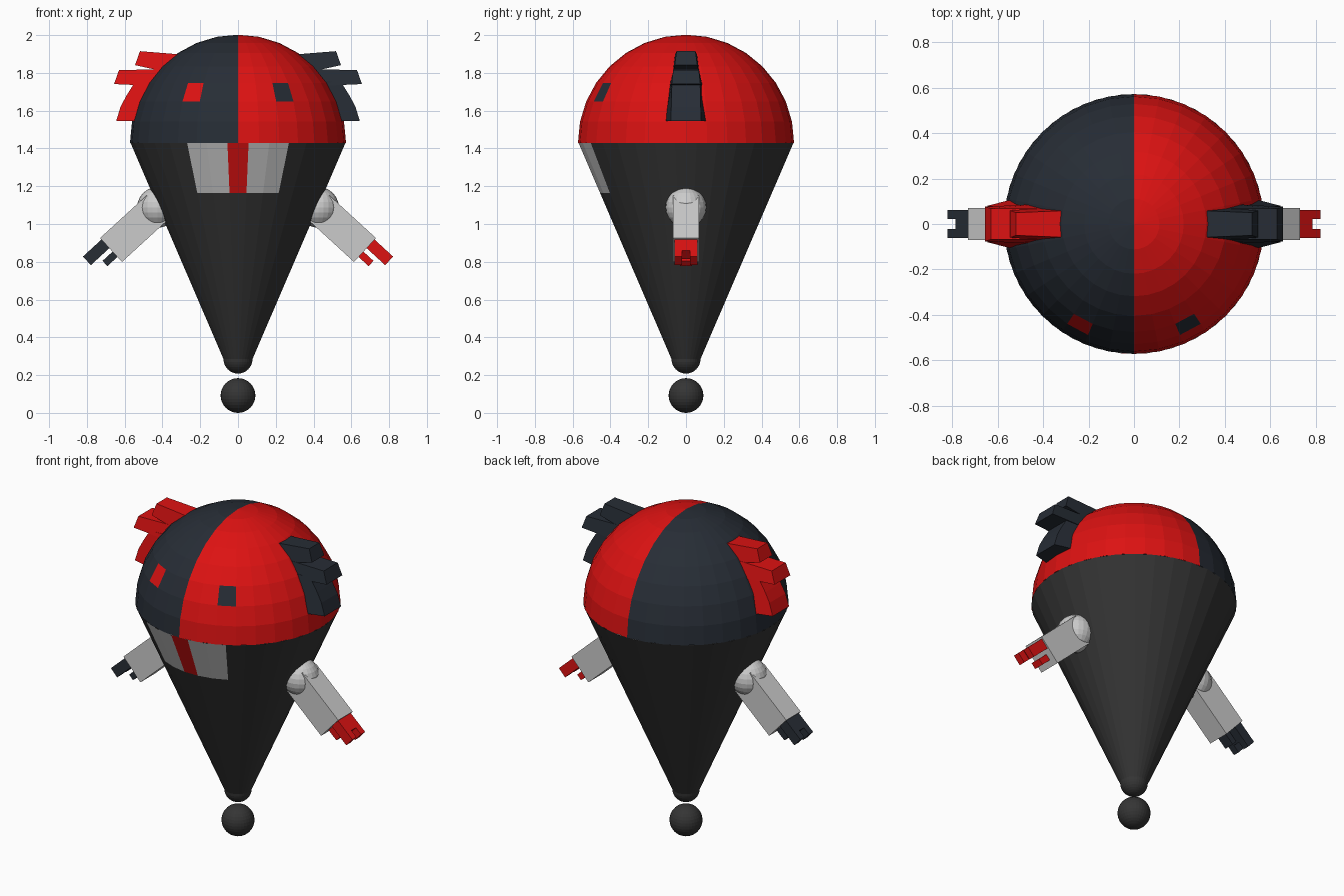
import bpy, bmesh
from math import sin, cos, pi, radians, atan2, degrees
from mathutils import Matrix

if "Cube" in bpy.data.objects:
    bpy.data.objects.remove(bpy.data.objects["Cube"])


def material(name, rgb):
    m = bpy.data.materials.new(name)
    m.diffuse_color = (*rgb, 1)
    m.use_nodes = True
    m.node_tree.nodes["Principled BSDF"].inputs["Base Color"].default_value = m.diffuse_color
    return m


RED = material("red", (0.72, 0.006, 0.006))
NAVY = material("navy", (0.02, 0.026, 0.036))
DARK = material("dark_grey", (0.035, 0.035, 0.035))
LIGHT = material("light_grey", (0.52, 0.52, 0.52))


def finish(name, bm, *mats):
    me = bpy.data.meshes.new(name)
    bmesh.ops.recalc_face_normals(bm, faces=bm.faces)
    bm.to_mesh(me)
    bm.free()
    for m in mats:
        me.materials.append(m)
    ob = bpy.data.objects.new(name, me)
    bpy.context.collection.objects.link(ob)
    return ob


def ball(name, loc, r, segs, mat):
    bm = bmesh.new()
    bmesh.ops.create_uvsphere(bm, u_segments=segs, v_segments=segs // 2, radius=r,
                              matrix=Matrix.Translation(loc))
    return finish(name, bm, mat)


def prism(bm, side, pts, yc=0.0):
    """Outline of (x, z, half width) points, extruded both ways along y."""
    a = [bm.verts.new((side * x, yc - h, z)) for x, z, h in pts]
    b = [bm.verts.new((side * x, yc + h, z)) for x, z, h in pts]
    bm.faces.new(a)
    bm.faces.new(b[::-1])
    n = len(pts)
    for i in range(n):
        j = (i + 1) % n
        bm.faces.new((a[i], b[i], b[j], a[j]))


# Head: half dome, two colours split at x = 0, eyes are swapped-colour facets
R, RIM = 0.572, 1.43
bm = bmesh.new()
bmesh.ops.create_uvsphere(bm, u_segments=32, v_segments=16, radius=R)
bmesh.ops.delete(bm, geom=[v for v in bm.verts if v.co.z < -0.01], context='VERTS')
for f in bm.faces:
    c = f.calc_center_median()
    az = degrees(atan2(abs(c.x), -c.y))
    eye = 22.5 < az < 33.75 and 0.22 < c.z < 0.315
    f.material_index = int((c.x > 0) != eye)
bmesh.ops.translate(bm, verts=bm.verts, vec=(0, 0, RIM))
finish("head", bm, NAVY, RED)

# Body: lathed cone with a rounded tip, visor and stripe on the upper front facets
N, TIP, TZ = 32, 0.077, 0.285
visor_z = 1.163
visor_r = TIP + (R - TIP) * (visor_z - TZ) / (RIM - TZ)
profile = [(R, RIM), (visor_r, visor_z)]
profile += [(TIP * cos(k * pi / 16), TZ - TIP * sin(k * pi / 16)) for k in range(8)]
bm = bmesh.new()
rings = []
for r, z in profile:
    angs = [(i + 0.5) * 2 * pi / N for i in range(N)]
    rings.append([bm.verts.new((r * cos(a), r * sin(a), z)) for a in angs])
for k in range(len(rings) - 1):
    for i in range(N):
        j = (i + 1) % N
        f = bm.faces.new((rings[k][i], rings[k][j], rings[k + 1][j], rings[k + 1][i]))
        c = f.calc_center_median()
        az = degrees(atan2(abs(c.x), -c.y))
        if k == 0 and az < 28:
            f.material_index = 2 if az < 5 else 1
pole = bm.verts.new((0, 0, TZ - TIP))
for i in range(N):
    bm.faces.new((rings[-1][i], rings[-1][(i + 1) % N], pole))
finish("body", bm, DARK, LIGHT, RED)

# Floating ball under the tip
ball("foot_ball", (0, 0, 0.092), 0.092, 32, DARK)

# Arms, hands and head tufts, mirrored with swapped colours
SX, SZ, TILT = 0.426, 1.088, radians(42.5)


def arm_box(bm, side, u0, u1, w0, w1, h, yc=0.0):
    """Box in arm space: u along the arm, w across it, h half width in y."""
    prism(bm, side, [(SX + u * cos(TILT) + w * sin(TILT),
                      SZ - u * sin(TILT) + w * cos(TILT), h)
                     for u, w in ((u0, w0), (u1, w0), (u1, w1), (u0, w1))], yc)


TUFT = [
    [(0.27, 1.895, 0.06), (0.519, 1.915, 0.05), (0.545, 1.841, 0.06), (0.36, 1.80, 0.072)],
    [(0.34, 1.82, 0.068), (0.63, 1.815, 0.068), (0.656, 1.741, 0.076), (0.42, 1.73, 0.088)],
    [(0.42, 1.76, 0.085), (0.545, 1.752, 0.075), (0.592, 1.677, 0.076),
     (0.622, 1.62, 0.078), (0.645, 1.545, 0.08), (0.53, 1.545, 0.11)],
]

for side, label, hand_mat, tuft_mat in ((1, "right", RED, NAVY), (-1, "left", NAVY, RED)):
    ball(label + "_shoulder", (side * SX, 0, SZ), 0.108, 24, LIGHT)

    bm = bmesh.new()
    arm_box(bm, side, 0, 0.334, -0.086, 0.086, 0.07)
    finish(label + "_arm", bm, LIGHT)

    # Palm, two fingers and a thumb
    bm = bmesh.new()
    arm_box(bm, side, 0.32, 0.42, 0.013, 0.075, 0.062)
    for s in (-1, 1):
        arm_box(bm, side, 0.42, 0.467, 0.013, 0.075, 0.02, s * 0.042)
    arm_box(bm, side, 0.32, 0.406, -0.05, -0.012, 0.032)
    finish(label + "_hand", bm, hand_mat)

    # Three stacked spikes
    bm = bmesh.new()
    for spike in TUFT:
        prism(bm, side, spike)
    finish(label + "_tuft", bm, tuft_mat)
